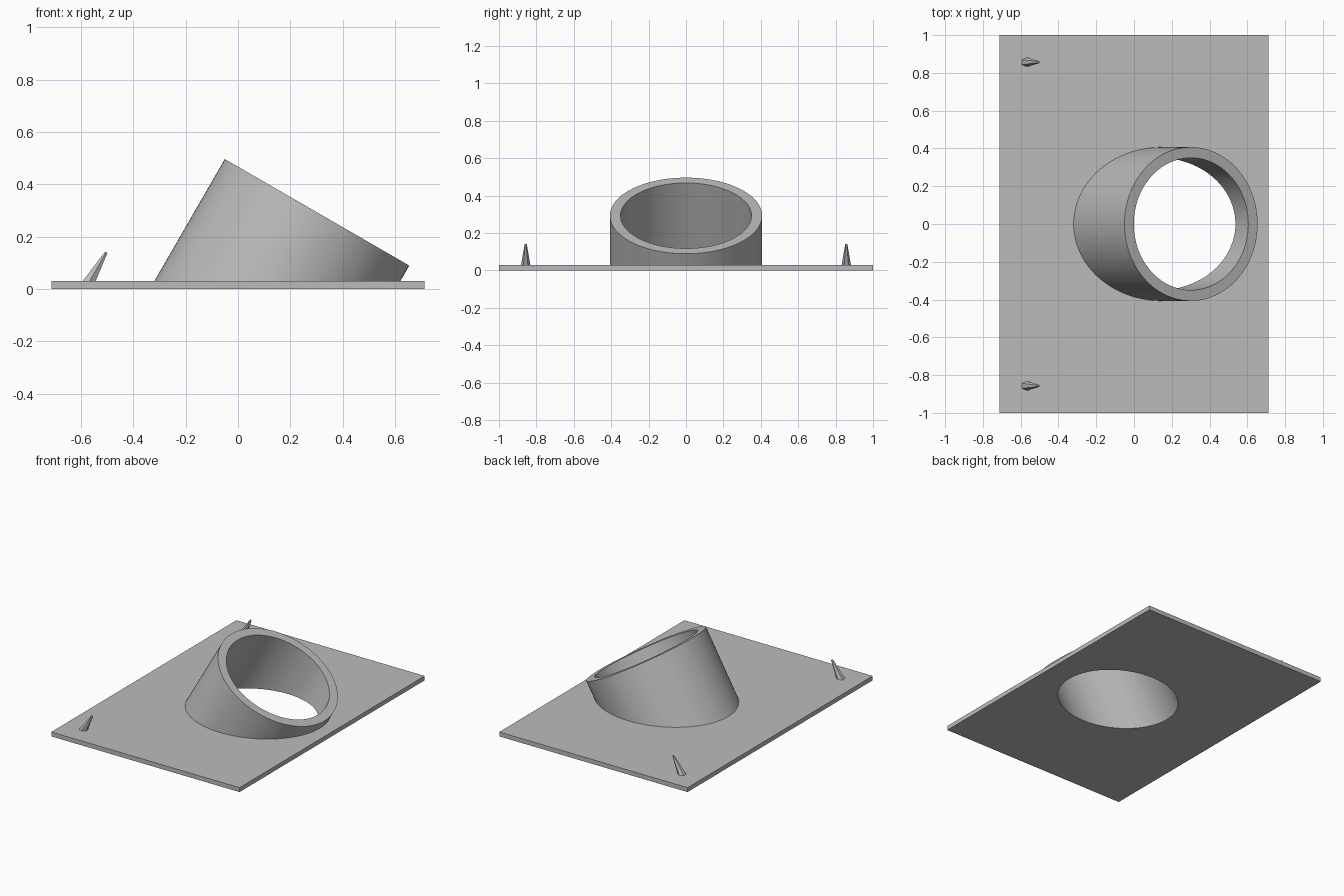
import bpy
import math
from mathutils import Vector, Matrix

cube = bpy.data.objects.get("Cube")
if cube:
    bpy.data.objects.remove(cube, do_unlink=True)

TILT = math.radians(30)
AXIS = Vector((math.sin(TILT), 0, math.cos(TILT)))
PLATE_TOP = 0.03

grey = bpy.data.materials.new("plain_grey")
grey.use_nodes = True
grey.diffuse_color = (0.5, 0.5, 0.5, 1)
grey.node_tree.nodes["Principled BSDF"].inputs["Base Color"].default_value = (0.5, 0.5, 0.5, 1)


def finish(obj, name):
    obj.name = name
    obj.data.materials.clear()
    obj.data.materials.append(grey)
    return obj


def box(name, size, centre):
    bpy.ops.mesh.primitive_cube_add(size=1, location=centre)
    obj = bpy.context.object
    obj.data.transform(Matrix.Diagonal((*size, 1)))
    return finish(obj, name)


def tilted_cone(name, r_low, r_high, start, end, sides, spin=0):
    """Cone or cylinder on the tilted axis, between two distances from the origin point."""
    bpy.ops.mesh.primitive_cone_add(vertices=sides, radius1=r_low, radius2=r_high,
                                    depth=(end - start).length)
    obj = bpy.context.object
    obj.data.transform(Matrix.Translation((start + end) / 2)
                       @ Matrix.Rotation(TILT, 4, 'Y') @ Matrix.Rotation(spin, 4, 'Z'))
    return finish(obj, name)


def combine(target, tool, operation):
    mod = target.modifiers.new(operation.title(), 'BOOLEAN')
    mod.operation = operation
    mod.object = tool
    mod.solver = 'EXACT'
    bpy.context.view_layer.objects.active = target
    bpy.ops.object.modifier_apply(modifier=mod.name)
    bpy.data.objects.remove(tool, do_unlink=True)


# Slanted tube fused to the base plate, bored right through
mouth = Vector((0.302, 0, 0.293))
plate = box("base_plate_with_tube", (1.424, 2, PLATE_TOP), (0, 0, PLATE_TOP / 2))
collar = tilted_cone("collar", 0.407, 0.407, mouth - AXIS, mouth, 96)
below = box("below_trim", (4, 4, 2), (0, 0, -1 + PLATE_TOP / 2))
combine(collar, below, 'DIFFERENCE')
combine(plate, collar, 'UNION')
bore = tilted_cone("bore", 0.35, 0.35, mouth - AXIS, mouth + AXIS, 96)
combine(plate, bore, 'DIFFERENCE')
bpy.ops.object.select_all(action='DESELECT')
plate.select_set(True)
bpy.context.view_layer.objects.active = plate
bpy.ops.object.shade_smooth_by_angle(angle=math.radians(25))

# Two small slanted pegs, sunk slightly into the plate
for side, y in (("left", 0.857), ("right", -0.857)):
    foot = Vector((-0.567, y, PLATE_TOP))
    tilted_cone("peg_" + side, 0.027, 0.006, foot - AXIS * 0.017, foot + AXIS * 0.127, 6)
